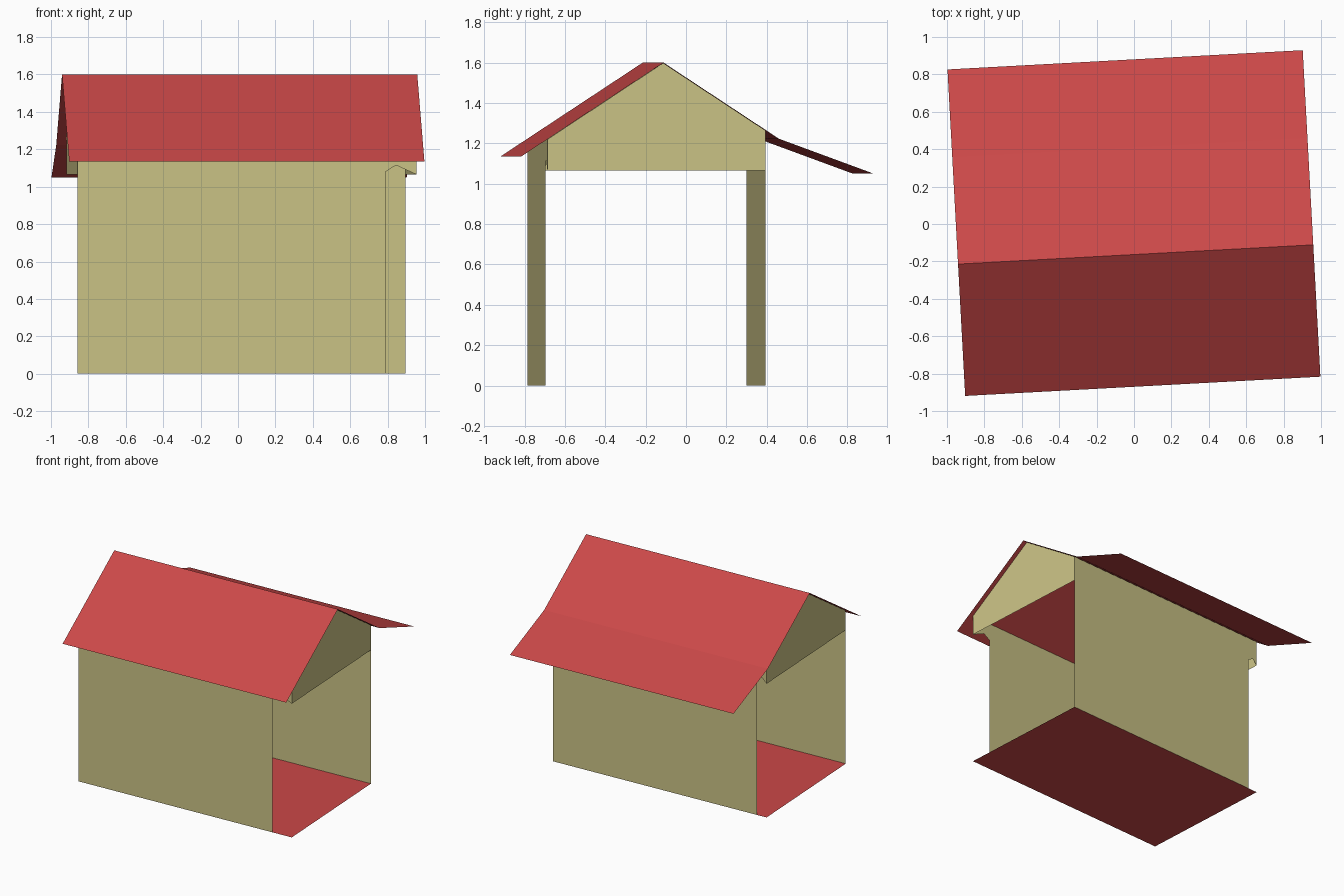
import bpy
import math

cube = bpy.data.objects.get("Cube")
if cube:
    bpy.data.objects.remove(cube)


def material(name, color):
    m = bpy.data.materials.new(name)
    m.use_nodes = True
    m.diffuse_color = (*color, 1)
    m.node_tree.nodes["Principled BSDF"].inputs["Base Color"].default_value = (*color, 1)
    return m


red = material("roof red", (0.60, 0.065, 0.065))
tan = material("wall tan", (0.60, 0.55, 0.24))

TURN = math.radians(3.1)          # the whole house is turned slightly
LEFT, RIGHT = -0.90, 0.916        # wall ends along the ridge
FRONT, BACK = -0.737, 0.345       # wall planes across the ridge
RIDGE, TOP, SLOPE = -0.163, 1.6, 0.6586
BEAM = 1.065                      # underside of the gables
GAP = 0.002                       # keeps walls just under the roof


def roof_z(v):
    return TOP - SLOPE * abs(v - RIDGE)


def sheet(name, faces, mat):
    """Thin sheet from a list of polygons."""
    verts = [p for f in faces for p in f]
    index, start = [], 0
    for f in faces:
        index.append(range(start, start + len(f)))
        start += len(f)
    mesh = bpy.data.meshes.new(name)
    mesh.from_pydata(verts, [], [list(i) for i in index])
    mesh.materials.append(mat)
    ob = bpy.data.objects.new(name, mesh)
    ob.rotation_euler.z = TURN
    bpy.context.collection.objects.link(ob)
    return ob


# Roof: profile across the ridge, swept along it, with a flatter back eave
END = 0.951
profile = [(-0.869, roof_z(-0.869)), (RIDGE, TOP), (0.41, roof_z(0.41)), (0.879, 1.05)]
sheet("roof", [[(-END, a, za), (END, a, za), (END, b, zb), (-END, b, zb)]
               for (a, za), (b, zb) in zip(profile, profile[1:])], red)

# Floor
sheet("floor", [[(LEFT, FRONT, 0), (RIGHT, FRONT, 0), (RIGHT, BACK, 0), (LEFT, BACK, 0)]], red)


# Long walls: one end is cut back below the beam with a small pointed notch
def wall(name, v, full, cut, notch):
    top = roof_z(v) - GAP
    pts = [(full, 0), (cut, 0), (cut, 1.08), notch, (-full, BEAM), (-full, top), (full, top)]
    pts[4] = (RIGHT if full == LEFT else LEFT, BEAM)
    pts[5] = (pts[4][0], top)
    sheet(name, [[(u, v, z) for u, z in pts]], tan)


wall("front_wall", FRONT, LEFT, 0.751, (0.806, 1.115))
wall("back_wall", BACK, RIGHT, -0.817, (-0.86, 1.105))

# Gables closing the roof above the open ends
outline = [(FRONT, BEAM), (BACK, BEAM), (BACK, roof_z(BACK) - GAP),
           (RIDGE, TOP - GAP), (FRONT, roof_z(FRONT) - GAP)]
for name, u, step in (("right_end_gable", RIGHT, 1), ("left_end_gable", LEFT, -1)):
    sheet(name, [[(u, v, z) for v, z in outline[::step]]], tan)
